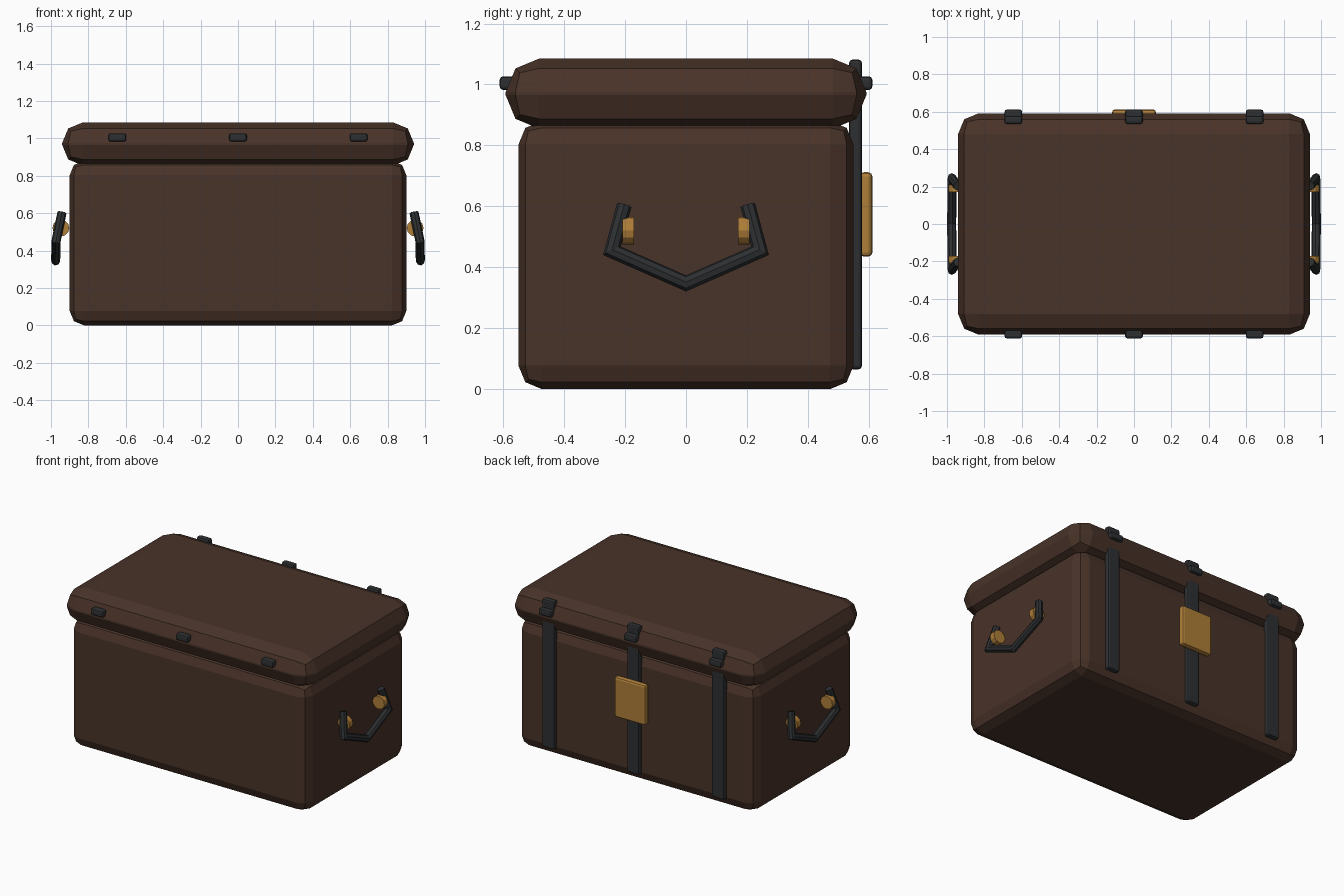
import bpy, bmesh, math
from mathutils import Matrix, Vector

if "Cube" in bpy.data.objects:
    bpy.data.objects.remove(bpy.data.objects["Cube"])


def material(name, color):
    m = bpy.data.materials.new(name)
    m.diffuse_color = (*color, 1)
    m.use_nodes = True
    m.node_tree.nodes["Principled BSDF"].inputs["Base Color"].default_value = m.diffuse_color
    return m


BROWN = material("brown leather", (0.066, 0.033, 0.022))
IRON = material("dark iron", (0.026, 0.028, 0.030))
BRASS = material("aged brass", (0.43, 0.21, 0.04))


def finish(name, bm, mat):
    me = bpy.data.meshes.new(name)
    bm.normal_update()
    bm.to_mesh(me)
    bm.free()
    me.materials.append(mat)
    ob = bpy.data.objects.new(name, me)
    bpy.context.collection.objects.link(ob)
    return ob


def box(name, lo, hi, bevel, mat, segments=2):
    """Bevelled box between two corners."""
    lo, hi = Vector(lo), Vector(hi)
    bm = bmesh.new()
    bmesh.ops.create_cube(bm, size=1)
    bmesh.ops.scale(bm, vec=hi - lo, verts=bm.verts)
    bmesh.ops.translate(bm, vec=(lo + hi) / 2, verts=bm.verts)
    bmesh.ops.bevel(bm, geom=bm.edges[:], offset=bevel, segments=segments,
                    profile=0.5, affect='EDGES', clamp_overlap=True)
    return finish(name, bm, mat)


def disc(name, center, radius, depth, mat):
    """Short cylinder lying along y."""
    bm = bmesh.new()
    bmesh.ops.create_cone(bm, cap_ends=True, segments=12, radius1=radius,
                          radius2=radius, depth=depth,
                          matrix=Matrix.Translation(center) @ Matrix.Rotation(math.pi / 2, 4, 'X'))
    return finish(name, bm, mat)


def tube(name, points, radius, mat, sides=8):
    """Tube swept along a path with mitred corners."""
    pts = [Vector(p) for p in points]
    bm = bmesh.new()
    d0 = (pts[1] - pts[0]).normalized()
    u = d0.orthogonal().normalized()
    v = d0.cross(u)
    ring = [pts[0] + radius * (math.cos(a) * u + math.sin(a) * v)
            for a in (2 * math.pi * i / sides for i in range(sides))]
    rings = [[bm.verts.new(p) for p in ring]]
    for i in range(1, len(pts)):
        d = (pts[i] - pts[i - 1]).normalized()
        n = d if i == len(pts) - 1 else d + (pts[i + 1] - pts[i]).normalized()
        # slide each ring point along the segment to the mitre plane
        ring = [p + d * ((pts[i] - p).dot(n) / d.dot(n)) for p in ring]
        rings.append([bm.verts.new(p) for p in ring])
    for a, b in zip(rings, rings[1:]):
        for k in range(sides):
            j = (k + 1) % sides
            bm.faces.new((a[k], a[j], b[j], b[k]))
    bm.faces.new(rings[0])
    bm.faces.new(rings[-1])
    bmesh.ops.recalc_face_normals(bm, faces=bm.faces[:])
    return finish(name, bm, mat)


# Trunk body and overhanging lid
box("trunk_body", (-0.90, -0.55, 0), (0.90, 0.55, 0.88), 0.077, BROWN)
box("trunk_lid", (-0.94, -0.592, 0.855), (0.94, 0.592, 1.085), 0.11, BROWN)

# Back straps, and clips on both long sides of the lid
for i, x in enumerate((-0.645, 0, 0.645)):
    box(f"strap_{i}", (x - 0.047, 0.535, 0.065), (x + 0.047, 0.578, 1.082), 0.012, IRON)
    for side, s in (("front", -1), ("back", 1)):
        y0, y1 = sorted((s * 0.56, s * 0.612))
        box(f"{side}_clip_{i}", (x - 0.047, y0, 0.982), (x + 0.047, y1, 1.027), 0.012, IRON)

# Lock plate on the back
box("lock_plate", (-0.117, 0.57, 0.435), (0.117, 0.612, 0.712), 0.014, BRASS)

# Side handles with brass pivots
for side, s in (("left", -1), ("right", 1)):
    tube(f"{side}_handle", [(s * 0.941, -0.203, 0.603), (s * 0.972, -0.243, 0.454),
                            (s * 0.975, 0, 0.347), (s * 0.972, 0.243, 0.454),
                            (s * 0.941, 0.203, 0.603)], 0.0245, IRON)
    for end, y in (("front", -0.189), ("back", 0.189)):
        disc(f"{side}_{end}_pivot", (s * 0.947, y, 0.52), 0.045, 0.038, BRASS)
